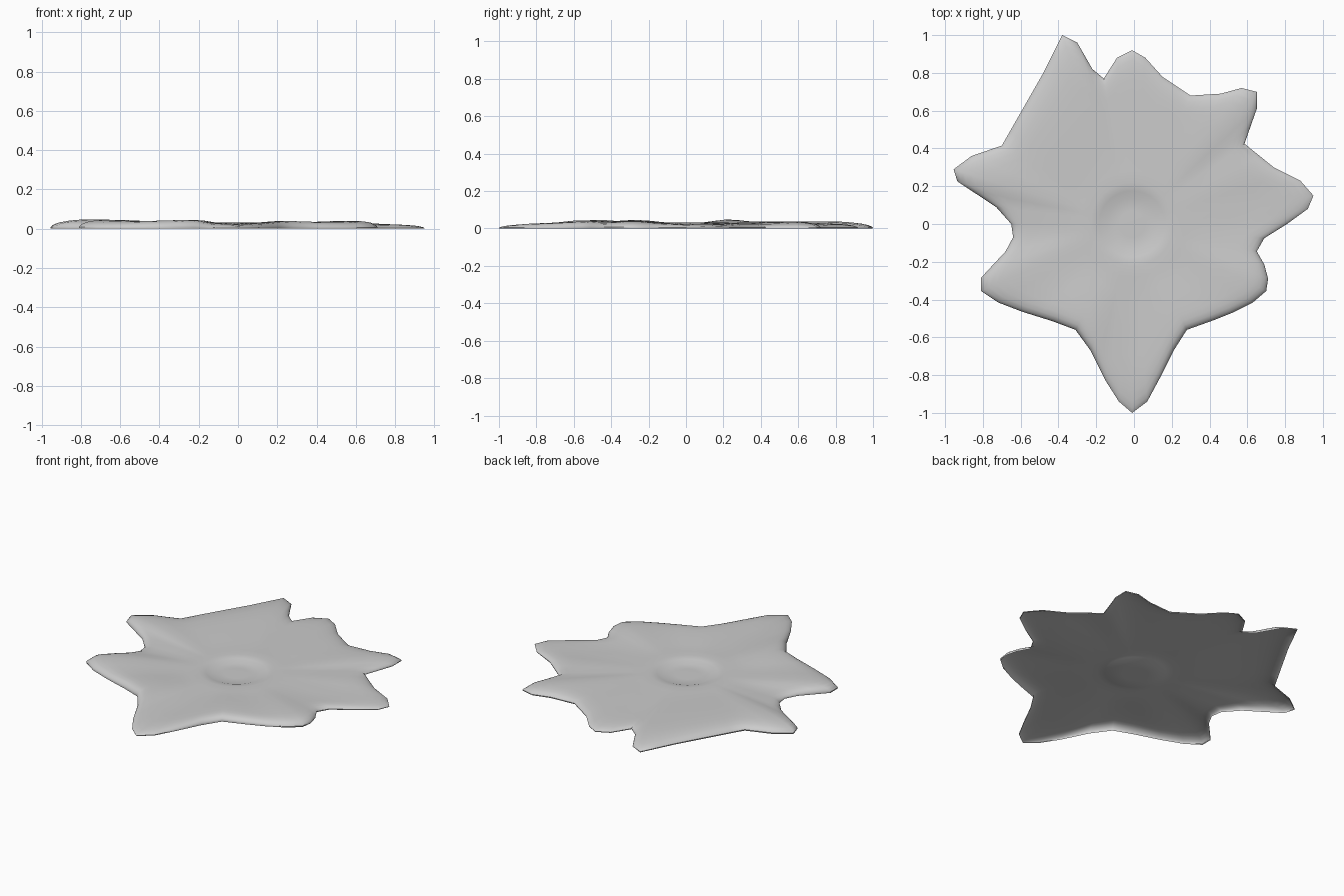
import bpy, bmesh
from math import atan2, degrees
from mathutils import Vector

if "Cube" in bpy.data.objects:
    bpy.data.objects.remove(bpy.data.objects["Cube"])

CENTRE = Vector((-0.01, 0.0))

# Splat outline, counter-clockwise from the right tip
OUTLINE = [(.95, .15), (.88, .23), (.74, .3), (.585, .425), (.65, .61), (.65, .70), (.57, .72),
           (.46, .69), (.30, .68), (.15, .78), (.06, .88), (-.01, .92), (-.09, .88), (-.16, .77),
           (-.22, .82), (-.30, .96), (-.38, 1.0), (-.48, .80), (-.70, .415), (-.86, .36),
           (-.955, .29), (-.935, .225), (-.73, .09), (-.65, 0), (-.64, -.07), (-.68, -.145),
           (-.75, -.22), (-.81, -.285), (-.81, -.355), (-.72, -.415), (-.59, -.465), (-.43, -.515),
           (-.31, -.56), (-.23, -.67), (-.15, -.83), (-.08, -.94), (-.01, -1), (.07, -.94),
           (.14, -.81), (.21, -.67), (.28, -.56), (.42, -.51), (.52, -.47), (.63, -.415),
           (.70, -.355), (.71, -.29), (.69, -.215), (.65, -.145), (.69, -.075), (.81, 0), (.92, .08)]

# Crest height by direction in degrees: the petals and furrows
CREST = [(0, .022), (9, .022), (25, .03), (38, .025), (47, .036), (66, .03), (90, .026),
         (101, .024), (111, .037), (135, .038), (150, .038), (163, .047), (172, .03),
         (186, .024), (203, .045), (218, .038), (232, .042), (247, .046), (262, .03),
         (270, .024), (278, .03), (296, .04), (318, .034), (335, .04), (348, .028), (360, .022)]


def crest(p):
    a = degrees(atan2(p.y, p.x)) % 360
    for (a0, h0), (a1, h1) in zip(CREST, CREST[1:]):
        if a <= a1:
            f = (a - a0) / (a1 - a0)
            f = f * f * (3 - 2 * f)
            return h0 + (h1 - h0) * f
    return CREST[-1][1]


# Split the long outline edges
rim = []
for i, p in enumerate(OUTLINE):
    a, b = Vector(p), Vector(OUTLINE[(i + 1) % len(OUTLINE)])
    n = max(1, int((b - a).length / 0.075))
    rim += [a.lerp(b, k / n) - CENTRE for k in range(n)]

bm = bmesh.new()
rings = []

# Central dish: circular rings (radius, height)
for r, z in [(.07, .014), (.135, .013), (.175, .026), (.22, .031), (.28, .029)]:
    rings.append([bm.verts.new((*(CENTRE + p.normalized() * r), z)) for p in rim])

# Petals: rings flowing out to the outline, then rolling over down to the ground
for t, drop in [(.2, 1), (.4, 1), (.6, 1), (.76, 1), (.85, .98), (.92, .86), (.965, .66), (.99, .4), (1, .2), (.997, 0)]:
    ring = []
    for p in rim:
        q = p.normalized() * .28
        q = q.lerp(p, t)
        blend = min(1, t / .6)
        z = (.029 * (1 - blend) + crest(p) * blend)
        if t > .76:                       # long tips taper more
            z *= 1 - .25 * (t - .76) / .24 * max(0, p.length - .7) / .3
        ring.append(bm.verts.new((*(CENTRE + q), z * drop)))
    rings.append(ring)

# Skin between rings, fan in the middle; underside stays open
n = len(rim)
mid = bm.verts.new((*CENTRE, .014))
for i in range(n):
    j = (i + 1) % n
    bm.faces.new((mid, rings[0][i], rings[0][j]))
    for a, b in zip(rings, rings[1:]):
        bm.faces.new((a[i], b[i], b[j], a[j]))

mesh = bpy.data.meshes.new("splat_sheet")
bm.to_mesh(mesh)
bm.free()
obj = bpy.data.objects.new("splat_sheet", mesh)
bpy.context.collection.objects.link(obj)
bpy.context.view_layer.objects.active = obj
obj.select_set(True)
bpy.ops.object.shade_smooth_by_angle(angle=0.7)
